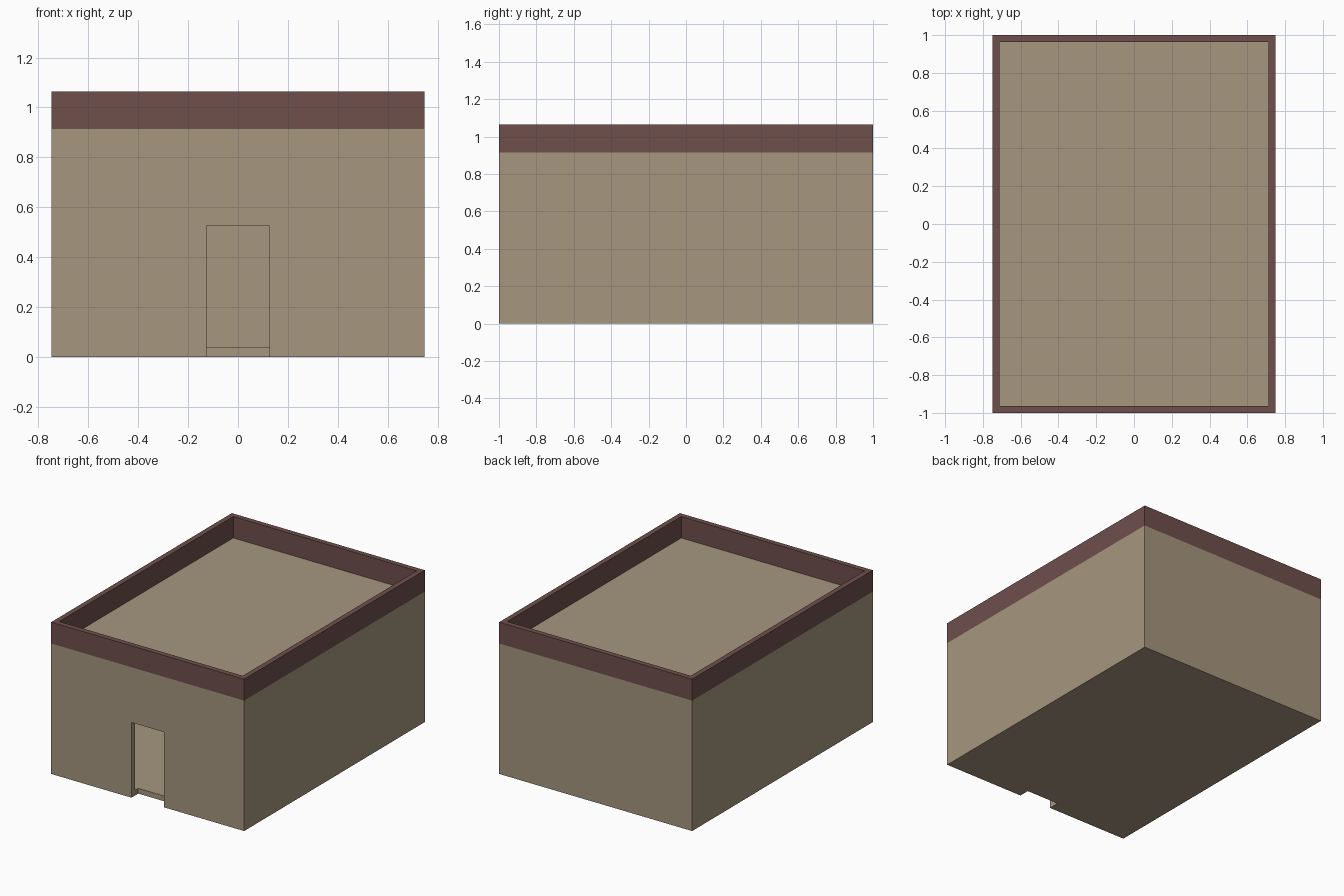
import bpy, bmesh
from mathutils import Matrix, Vector

if "Cube" in bpy.data.objects:
    bpy.data.objects.remove(bpy.data.objects["Cube"])

HX, HY = 0.748, 1.0          # half width and half depth
ROOF, TOP = 0.914, 1.064     # roof deck and parapet heights
T = 0.037                    # wall, floor and roof thickness


def material(name, rgb):
    m = bpy.data.materials.new(name)
    m.diffuse_color = (*rgb, 1.0)
    m.use_nodes = True
    m.node_tree.nodes["Principled BSDF"].inputs["Base Color"].default_value = m.diffuse_color
    return m


def box(name, lo, hi, mat=None):
    lo, hi = Vector(lo), Vector(hi)
    bm = bmesh.new()
    bmesh.ops.create_cube(bm, size=1.0, matrix=Matrix.Translation((lo + hi) / 2)
                          @ Matrix.Diagonal((*(hi - lo), 1.0)))
    me = bpy.data.meshes.new(name)
    bm.to_mesh(me)
    bm.free()
    ob = bpy.data.objects.new(name, me)
    bpy.context.collection.objects.link(ob)
    if mat:
        me.materials.append(mat)
    return ob


def cut(ob, lo, hi):
    """Subtract a box from ob and discard the cutter."""
    cutter = box("cutter", lo, hi, ob.data.materials[0])
    cutter.hide_render = True
    mod = ob.modifiers.new("cut", 'BOOLEAN')
    mod.operation = 'DIFFERENCE'
    mod.solver = 'EXACT'
    mod.object = cutter
    bpy.context.view_layer.objects.active = ob
    bpy.ops.object.modifier_apply(modifier=mod.name)
    bpy.data.objects.remove(cutter)


tan = material("tan plaster", (0.381, 0.305, 0.212))
brown = material("red brown trim", (0.156, 0.080, 0.073))

# Hollow building with an open doorway that also notches the floor slab
walls = box("building_walls", (-HX, -HY, 0), (HX, HY, ROOF), tan)
cut(walls, (-HX + T, -HY + T, T), (HX - T, HY - T, ROOF - T))
cut(walls, (-0.126, -HY - 0.1, -0.1), (0.126, -HY + 0.075, 0.527))

# Parapet ring around the flat roof
parapet = box("roof_parapet", (-HX, -HY, ROOF), (HX, HY, TOP), brown)
cut(parapet, (-HX + T, -HY + T, ROOF - 0.1), (HX - T, HY - T, TOP + 0.1))
